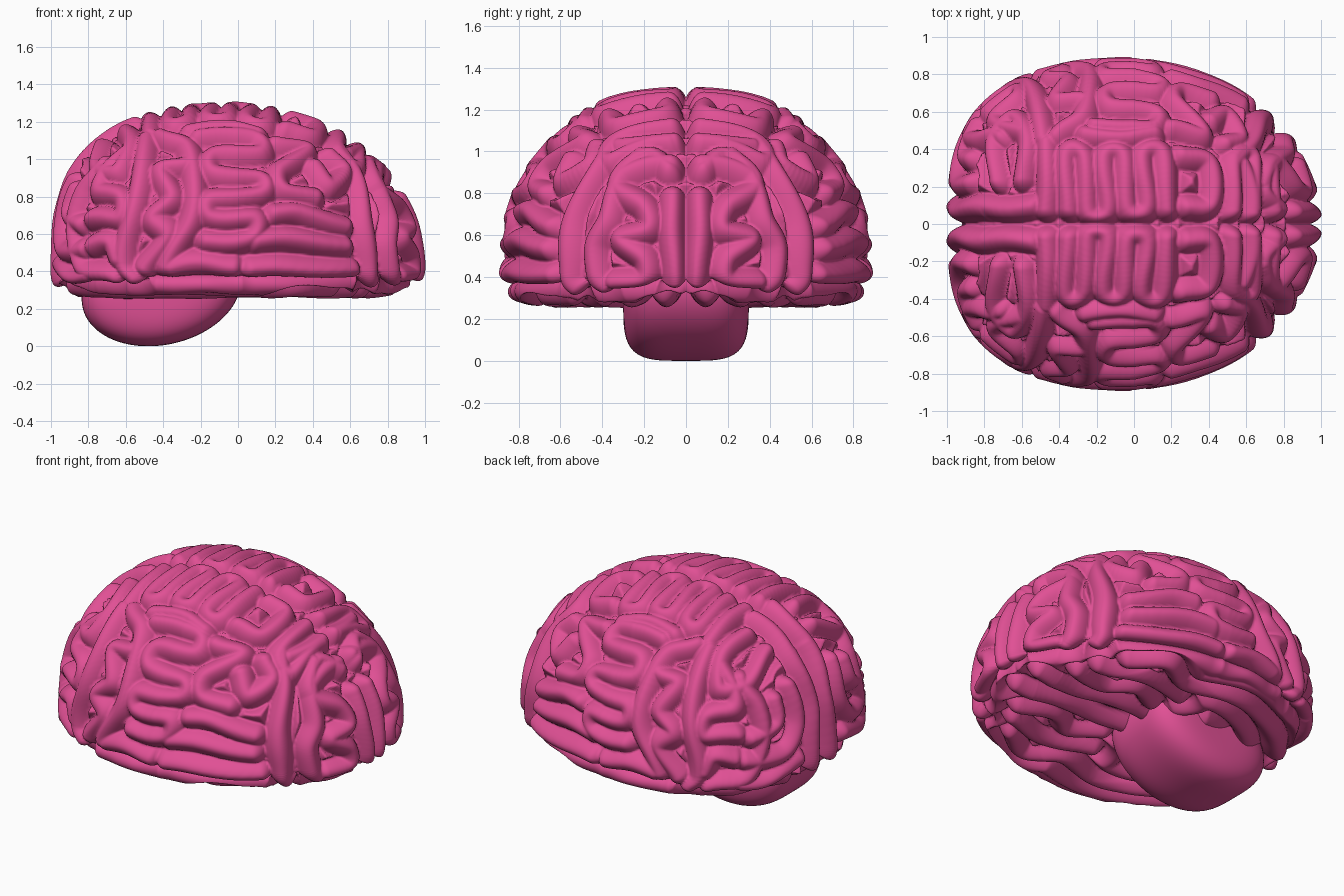
import bpy, bmesh, math
from mathutils import Vector
from mathutils.bvhtree import BVHTree
from mathutils.kdtree import KDTree

if "Cube" in bpy.data.objects:
    bpy.data.objects.remove(bpy.data.objects["Cube"])

pink = bpy.data.materials.new("pink")
pink.diffuse_color = (0.75, 0.08, 0.30, 1)
pink.use_nodes = True
pink.node_tree.nodes["Principled BSDF"].inputs["Base Color"].default_value = pink.diffuse_color


def finish(bm, name):
    mesh = bpy.data.meshes.new(name)
    bm.to_mesh(mesh)
    bm.free()
    mesh.polygons.foreach_set("use_smooth", [True] * len(mesh.polygons))
    mesh.materials.append(pink)
    ob = bpy.data.objects.new(name, mesh)
    bpy.context.collection.objects.link(ob)
    return ob


# Ridge lines of the folds, drawn in flat views of one half
side_rear = [  # (x, z)
    [(-.74, 1.0), (-.86, .85), (-.91, .62), (-.86, .42), (-.68, .36)],
    [(-.62, 1.05), (-.74, .95), (-.77, .85), (-.65, .8), (-.66, .69), (-.8, .7)],
    [(-.8, .54), (-.7, .55), (-.66, .46)],
    [(-.5, 1.14), (-.53, .95), (-.59, .7), (-.63, .45), (-.58, .37)],
    [(-.28, 1.0), (-.42, .97), (-.37, .8), (-.47, .7), (-.38, .58), (-.51, .43)],
    [(-.42, 1.16), (-.27, 1.1), (-.24, .9), (-.27, .65), (-.39, .42)],
]
side_middle = [
    [(-.2, 1.15), (.1, 1.15), (.13, 1.07), (-.12, 1.04), (-.13, .95), (.12, .92),
     (.12, .83), (-.15, .81), (-.16, .71), (.08, .69), (.08, .58), (-.16, .57)],
    [(-.36, .41), (-.18, .45), (-.02, .43)],
    [(.09, .41), (.35, .41), (.63, .42)],
    [(.12, .56), (.3, .57), (.6, .55)],
    [(.2, .71), (.35, .72), (.6, .66)],
    [(.22, 1.12), (.38, 1.07), (.23, .96), (.25, .85), (.42, .82)],
    [(.42, .98), (.5, .88), (.58, .95), (.5, 1.04)],
]
side_front = [
    [(.55, 1.08), (.66, .9), (.71, .65), (.74, .33)],
    [(.72, 1.0), (.79, .85), (.84, .7), (.83, .55), (.87, .35)],
]
front_end = [  # (y, z) on the +x end
    [(.08, .93), (.18, 1.0), (.31, .93), (.34, .84), (.21, .76), (.19, .65),
     (.34, .6), (.22, .5), (.22, .4), (.36, .38)],
    [(.06, .8), (.07, .6), (.06, .36)],
    [(.06, 1.08), (.34, 1.05)],
]
rear_end = [  # (y, z) on the -x end
    [(.08, 1.05), (.08, .7), (.08, .35)],
    [(.22, .9), (.23, .65), (.35, .5), (.6, .53)],
    [(.22, .44), (.45, .36), (.62, .38)],
    [(.36, .85), (.4, .7), (.56, .67)],
]
top = [  # (x, y)
    [(-.92, .08), (-.75, .09), (-.57, .09)],
    [(-.76, .24), (-.78, .45), (-.67, .6), (-.59, .48), (-.62, .25)],
    [(-.49, .07), (-.48, .25), (-.48, .45)],
    [(-.25, .5), (-.05, .49), (.12, .5)],
    [(.27, .38), (.41, .35), (.42, .12), (.29, .1)],
    [(.55, .08), (.55, .38), (.66, .38), (.67, .08)],
    [(.79, .07), (.77, .3)],
]
# Back-and-forth fold beside the midline
zigzag = []
for i in range(6):
    x = -.37 + i * .108
    zigzag += [(x, .08), (x, .38)] if i % 2 == 0 else [(x, .38), (x, .08)]
top.append(zigzag)
under = [
    [(-.88, .25), (-.6, .5), (-.2, .62), (.1, .55), (.3, .66), (.5, .55)],
    [(0, .1), (.4, .09), (.8, .09)],
    [(.05, .22), (.25, .3), (.4, .22), (.65, .27)],
    [(0, .4), (.35, .45), (.6, .4)],
]


def smooth_path(pts):
    p = [Vector(q) for q in pts]
    p = [p[0] * 2 - p[1]] + p + [p[-1] * 2 - p[-2]]
    for a, b, c, d in zip(p, p[1:], p[2:], p[3:]):
        n = max(2, int((c - b).length / .012))
        for k in range(n + 1):
            t = k / n
            yield .5 * (2 * b + (c - a) * t + (2 * a - 5 * b + 4 * c - d) * t * t
                        + (3 * b - a - 3 * c + d) * t ** 3)


# Cerebrum: rounded block with narrowed shoulders and a slightly hollow underside
def cerebrum_shape(co):
    u = Vector([math.tan(c * math.pi / 4) for c in co]).normalized()
    p = 2.45 - .3 * u.x
    u *= sum(abs(c) ** p for c in u) ** (-1 / p)
    f = max(u.x, 0)
    y = u.y * .89 * (1 - .13 * f)
    if u.z > 0:
        z = .42 + .885 * u.z * (1 - .1 * f)
        y *= 1 - .5 * u.z ** 4 * (1 - u.z ** 2)
    else:
        z = .42 - .17 * (1 - (1 + u.z) ** 2)
        z += .05 * max(0, 1 - (u.x ** 2 + u.y ** 2) / .5)
    return Vector((u.x, y, z))


bm = bmesh.new()
bmesh.ops.create_cube(bm, size=2)
bmesh.ops.subdivide_edges(bm, edges=bm.edges[:], cuts=139, use_grid_fill=True)
for v in bm.verts:
    v.co = cerebrum_shape(v.co)
bm.normal_update()
surface = BVHTree.FromBMesh(bm)

# Project the ridge lines on the surface
views = [
    (side_rear + side_middle + side_front, lambda a, b: (a, 3, b), (0, -1, 0)),
    (front_end, lambda a, b: (3, a, b), (-1, 0, 0)),
    (rear_end, lambda a, b: (-3, a, b), (1, 0, 0)),
    (top, lambda a, b: (a, b, 3), (0, 0, -1)),
    (under, lambda a, b: (a, b, -3), (0, 0, 1)),
]
ridge = []
for paths, place, direction in views:
    for path in paths:
        for q in smooth_path(path):
            hit = surface.ray_cast(Vector(place(*q)), Vector(direction))[0]
            if hit:
                ridge.append(hit)
tree = KDTree(len(ridge))
for i, co in enumerate(ridge):
    tree.insert(co, i)
tree.balance()

# Keep one half
bmesh.ops.delete(bm, geom=[v for v in bm.verts if v.co.y < -1e-4], context='VERTS')

# Carve rounded folds between the ridges, then the midline cleft
half = .08
moves = []
for v in bm.verts:
    c = v.co
    wobble = Vector((math.sin(13 * c.z + 9 * c.y), math.sin(11 * c.x + 8 * c.z),
                     math.sin(12 * c.x + 10 * c.y))) * .012
    d = tree.find(c + wobble)[2]
    d = abs((d + half) % (2 * half) - half)
    h = .004 - .078 * (d / half) ** 1.9
    h -= .03 * max(0, 1 - c.y / .05) ** 2
    moves.append((v, c + v.normal * h))
for v, co in moves:
    v.co = co
    if v.is_boundary:
        v.co.y = 0
cerebrum = finish(bm, "cerebrum")
mirror = cerebrum.modifiers.new("mirror", 'MIRROR')
mirror.use_axis = (False, True, False)

# Cerebellum: smooth, flat-sided bulb beneath the rear
bm = bmesh.new()
bmesh.ops.create_icosphere(bm, subdivisions=5, radius=1)
for v in bm.verts:
    u = v.co.normalized()
    u *= (u.y ** 4 + (u.x ** 2 + u.z ** 2) ** 2) ** -.25
    v.co = (-.41 + .42 * u.x + .07 * u.z, u.y * .3, .3 + .3 * u.z)
finish(bm, "cerebellum")
